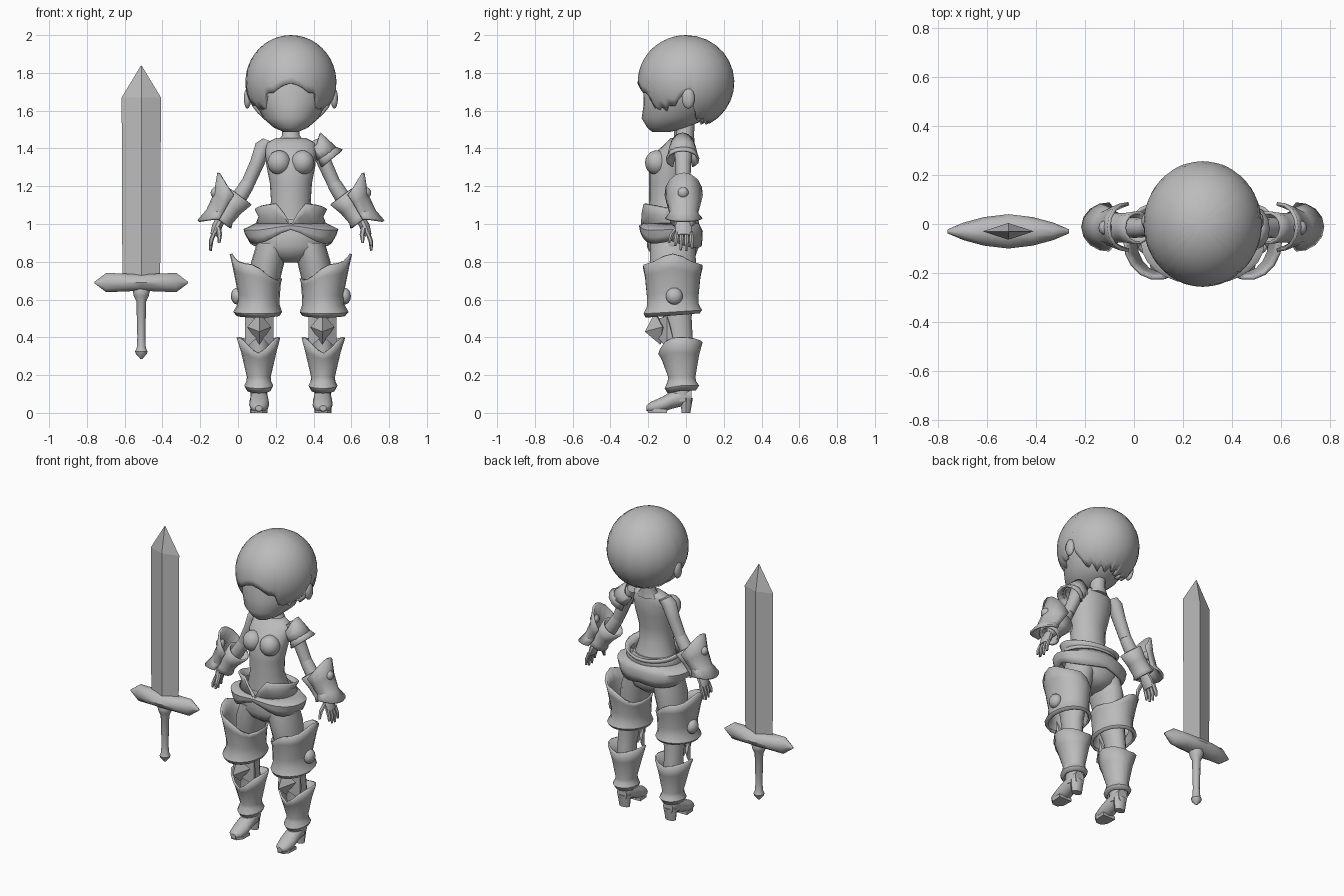
import bpy, bmesh, math
from math import sin, cos, radians, pi
from mathutils import Matrix, Vector

CX = 0.28  # centre line of the figure
grey = bpy.data.materials.new("plain_grey")
grey.diffuse_color = (0.5, 0.5, 0.5, 1)


def finish(name, bm, angle=40, thick=0, mirror=False):
    if mirror:
        for v in bm.verts:
            v.co.x = 2 * CX - v.co.x
    bmesh.ops.recalc_face_normals(bm, faces=bm.faces)
    me = bpy.data.meshes.new(name)
    bm.to_mesh(me)
    bm.free()
    me.materials.append(grey)
    me.shade_smooth()
    me.set_sharp_from_angle(angle=radians(angle))
    ob = bpy.data.objects.new(name, me)
    bpy.context.collection.objects.link(ob)
    if thick:
        mod = ob.modifiers.new("thickness", "SOLIDIFY")
        mod.thickness, mod.offset = thick, 0
    return ob


def loft(name, rings, seg=16, tilt=0, lift=None, arc=(0, 360), caps=True,
         axis="z", thick=0, angle=40, mirror=False):
    """Skin elliptical rings (x, y, z, rx, ry); lift(angle, t) shifts points along the axis."""
    bm = bmesh.new()
    full = arc[1] - arc[0] == 360
    n = seg if full else seg + 1
    rot = Matrix.Rotation(radians(tilt), 3, "Y")
    rows = []
    for i, (x, y, z, rx, ry) in enumerate(rings):
        row = []
        for k in range(n):
            a = radians(arc[0] + (arc[1] - arc[0]) * k / seg)
            h = lift(a, i / (len(rings) - 1)) if lift else 0
            p = Vector((rx * cos(a), ry * sin(a), h))
            if axis == "y":
                p = Vector((p.x, h, p.y))
            row.append(bm.verts.new(Vector((x, y, z)) + rot @ p))
        rows.append(row)
    for r, s in zip(rows, rows[1:]):
        for k in range(seg):
            j = (k + 1) % n
            bm.faces.new((r[k], r[j], s[j], s[k]))
    if full and caps:
        bm.faces.new(rows[0])
        bm.faces.new(rows[-1])
    return finish(name, bm, angle, thick, mirror)


def ball(name, loc, size, mirror=False, seg=12):
    bm = bmesh.new()
    bmesh.ops.create_uvsphere(bm, u_segments=seg, v_segments=seg // 2 + 2, radius=1,
                              matrix=Matrix.LocRotScale(loc, None, size))
    return finish(name, bm, 60, 0, mirror)


def solid(name, pts, mirror=False, angle=30):
    bm = bmesh.new()
    for p in pts:
        bm.verts.new(p)
    bmesh.ops.convex_hull(bm, input=bm.verts)
    return finish(name, bm, angle, 0, mirror)


# Head and neck
loft("head", [(CX, -.13, 1.488, .04, .05), (CX, -.1, 1.51, .09, .105), (CX, -.06, 1.56, .148, .175),
              (CX, -.04, 1.63, .18, .185), (CX, -.02, 1.72, .21, .205), (CX, 0, 1.85, .18, .18)], 24, angle=70)
loft("neck", [(CX, .0, 1.54, .045, .045), (CX, -.005, 1.47, .046, .048), (CX, -.015, 1.43, .075, .06)], 12)

# Hair cap with a jagged lower edge; edge = (degrees from the front, height)
EDGE = [(0, 1.745), (12, 1.73), (26, 1.69), (34, 1.70), (39, 1.62), (46, 1.58), (53, 1.63), (59, 1.59),
        (67, 1.64), (73, 1.61), (82, 1.67), (95, 1.70), (100, 1.62), (112, 1.54), (125, 1.56),
        (135, 1.525), (146, 1.55), (158, 1.52), (170, 1.55), (180, 1.53)]


def hair_edge(d):
    for (d0, z0), (d1, z1) in zip(EDGE, EDGE[1:]):
        if d <= d1:
            return z0 + (z1 - z0) * (d - d0) / (d1 - d0)


bm = bmesh.new()
N, R = 72, 12
top = bm.verts.new((CX, 0, 2.0))
rows = []
for i in range(1, R + 1):
    row = []
    for k in range(N):
        deg = 360 * k / N
        phi = math.acos((hair_edge(min(deg, 360 - deg)) - 1.75) / .25) * i / R
        a = radians(deg)
        row.append(bm.verts.new((CX + .241 * sin(phi) * sin(a), -.256 * sin(phi) * cos(a), 1.75 + .25 * cos(phi))))
    rows.append(row)
for k in range(N):
    j = (k + 1) % N
    bm.faces.new((top, rows[0][k], rows[0][j]))
    for r, s in zip(rows, rows[1:]):
        bm.faces.new((r[k], s[k], s[j], r[j]))
hair = finish("hair", bm, 60, .02)
hair.modifiers[0].offset = -1

# Torso, bust and pelvis
loft("torso", [(CX, -.03, 1.455, .08, .05), (CX, -.04, 1.43, .13, .065), (CX, -.065, 1.38, .135, .095),
               (CX, -.085, 1.31, .13, .11), (CX, -.095, 1.22, .112, .1), (CX, -.095, 1.12, .105, .1),
               (CX, -.08, 1.02, .13, .12)], 20, angle=70)
loft("pelvis", [(CX, -.07, 1.04, .13, .11), (CX, -.07, .95, .17, .13), (CX, -.07, .88, .187, .138),
                (CX, -.065, .83, .14, .115), (CX, -.06, .795, .05, .07)], 20, angle=70)


# Belt: flared upper band dipping in front, and a wide pointed lower band
def belt_top(a, t):
    front, side = max(0, -sin(a)), abs(cos(a))
    return (1 - t) * (-.12 * max(0, 1 - side * 2.5) * front + .03 * front - .04 * max(0, sin(a)))


def belt_bottom(a, t):
    front = max(0, -sin(a))
    return t * (.055 * front ** 6 - .025 * max(0, sin(a)) - .02 * abs(sin(2 * a)))


loft("belt_upper", [(CX, -.08, 1.08, .185, .155), (CX, -.08, 1.04, .165, .14), (CX, -.08, .985, .185, .145)],
     28, lift=belt_top, thick=.014, caps=False)
loft("belt_lower", [(CX, -.08, 1.0, .18, .142), (CX, -.08, .97, .245, .162), (CX, -.08, .945, .235, .16),
                    (CX, -.08, .915, .215, .158)], 28, lift=belt_bottom, thick=.014, caps=False)

for side, m in (("left", False), ("right", True)):
    ball(side + "_bust", (.218, -.155, 1.325), (.062, .062, .065), m, 16)
    ball(side + "_ear", (.05, .012, 1.665), (.02, .035, .055), m, 10)

    # Arm and hand
    loft(side + "_upper_arm", [(.165, -.015, 1.44, .035, .045), (.135, -.015, 1.41, .045, .048),
                               (.1, -.015, 1.32, .038, .042), (.055, -.015, 1.22, .036, .038)], 12, 24, mirror=m)
    loft(side + "_forearm", [(.07, -.015, 1.245, .03, .032), (.05, -.015, 1.21, .038, .038),
                             (0, -.015, 1.13, .042, .042), (-.095, -.015, 1.02, .028, .032)], 12, 37, mirror=m)
    loft(side + "_palm", [(-.09, -.015, 1.03, .025, .03), (-.112, -.015, .985, .027, .045),
                          (-.13, -.012, .94, .018, .042)], 10, 22, mirror=m)
    for i, end in enumerate((.885, .862, .858, .872)):
        y = -.048 + i * .025
        loft(f"{side}_finger_{i + 1}", [(-.126, y, .955, .012, .012), (-.143, y * 1.1, .91, .012, .012),
                                        (-.146, y * 1.2, end, .007, .007)], 6, 12, mirror=m)
    loft(side + "_thumb", [(-.105, -.045, .985, .014, .014), (-.098, -.075, .945, .014, .014),
                           (-.1, -.09, .9, .007, .007)], 6, mirror=m)

    # Bracer: sleeve, outer guard plate and stud
    loft(side + "_bracer_sleeve", [(.015, -.015, 1.145, .066, .062), (-.03, -.015, 1.09, .052, .055),
                                   (-.075, -.015, 1.035, .05, .055), (-.09, -.015, 1.015, .062, .065)],
         14, 37, caps=False, thick=.012, mirror=m)
    loft(side + "_bracer_plate", [(-.03, -.012, 1.16, .125, .095), (-.055, -.012, 1.115, .08, .085),
                                  (-.085, -.012, 1.06, .068, .07), (-.105, -.012, 1.03, .075, .095)], 8, 37,
         lift=lambda a, t: max(0, -cos(a)) * (.045 if t == 0 else -.075 * max(0, t - .3) / .7),
         arc=(85, 275), thick=.014, angle=30, mirror=m)
    ball(side + "_bracer_stud", (-.117, -.015, 1.165), (.028, .03, .03), m)

    # Leg and boot
    loft(side + "_leg", [(.185, -.07, .9, .085, .12), (.158, -.07, .8, .088, .122), (.135, -.065, .65, .075, .1),
                         (.115, -.045, .5, .06, .075), (.11, -.03, .4, .055, .065), (.11, -.025, .3, .06, .07),
                         (.11, -.025, .16, .042, .055), (.112, -.025, .06, .045, .055)], 16, mirror=m)
    loft(side + "_boot", [(.11, -.208, .025, .018, .015), (.11, -.185, .03, .042, .029),
                          (.112, -.13, .042, .053, .041), (.112, -.075, .068, .05, .046),
                          (.112, -.02, .085, .046, .05), (.112, .03, .09, .035, .045)], 12, axis="y", mirror=m)
    solid(side + "_sole", [(.11 + sx * w, y, z) for sx in (-1, 1) for y, w in ((-.2, .02), (-.17, .042), (-.1, .046))
                           for z in (0, .02)], m)
    loft(side + "_heel", [(.112, .002, .08, .044, .036), (.112, .0, 0, .036, .024)], 10, mirror=m)

    # Thigh guard, high on the outside, with a stud
    loft(side + "_thigh_guard", [(.095, -.07, .765, .132, .152), (.1, -.07, .72, .12, .142),
                                 (.11, -.07, .62, .104, .132), (.108, -.07, .57, .106, .132),
                                 (.104, -.07, .535, .122, .15), (.106, -.07, .52, .11, .14)], 18,
         lift=lambda a, t: max(0, 1 - 2 * t) * (-.065 * cos(a) + .012 * cos(4 * a)) - .012 * t * sin(-a),
         caps=False, thick=.014, mirror=m)
    ball(side + "_thigh_stud", (-.003, -.062, .618), (.035, .045, .045), m)

    # Knee guard: faceted boss on a swept wing plate
    solid(side + "_knee_boss", [(.113, -.165, .53), (.113, -.135, .36), (.05, -.125, .455), (.176, -.125, .455),
                                (.113, -.218, .43), (.113, -.1, .45)], m)
    for s in (-1, 1):
        solid(f"{side}_knee_wing_{'inner' if s > 0 else 'outer'}",
              [(.113 + s * dx, y, z) for dx, y, z in
               ((.02, -.14, .5), (.075, -.1, .515), (.068, -.07, .4), (.075, -.1, .34), (.01, -.15, .4),
                (.05, -.08, .45))], m)

    # Shin guard with a notched, flared top and an ankle roll
    loft(side + "_shin_guard", [(.108, -.03, .375, .11, .112), (.11, -.03, .31, .087, .094),
                                (.11, -.022, .19, .057, .066), (.11, -.022, .165, .06, .07),
                                (.11, -.022, .145, .071, .085), (.11, -.022, .122, .058, .07)], 16,
         lift=lambda a, t: (1 - min(1, 3 * t)) * (.025 * abs(cos(a)) - .06 * max(0, -sin(a)) ** 4)
         - .015 * max(0, -sin(a)) * (t > .7), caps=False, thick=.012, mirror=m)

# Shoulder guard on one side only, two overlapping plates
loft("shoulder_guard_upper", [(.145, -.018, 1.415, .05, .06), (.12, -.018, 1.39, .058, .068),
                              (.095, -.018, 1.365, .066, .074)], 10, 32, arc=(40, 320), thick=.012, mirror=True,
     lift=lambda a, t: max(0, -cos(a)) * .045 * (1 - t), angle=30)
loft("shoulder_guard_lower", [(.105, -.018, 1.385, .05, .066), (.07, -.018, 1.34, .078, .084)], 10, 32,
     arc=(40, 320), thick=.012, mirror=True, lift=lambda a, t: -.01 * t * cos(a), angle=30)

# Sword: diamond-section blade, tapered guard, grip and pommel
SX, SY = -.512, -.03
loft("sword_blade", [(SX, SY, .7, .1, .034), (SX, SY, 1.67, .104, .034), (SX, SY, 1.84, .001, .001)], 4, angle=10)
bm = bmesh.new()
bmesh.ops.create_uvsphere(bm, u_segments=10, v_segments=10, radius=1)
bm.free()
guard = []
for u, h, d in ((-.248, .004, .008), (-.185, .054, .035), (-.1, .05, .058), (0, .046, .07),
                (.1, .05, .058), (.185, .054, .035), (.248, .004, .008)):
    guard.append((u, h, d))
bm = bmesh.new()
prev = None
for u, h, d in guard:
    ring = [bm.verts.new((SX + u, SY + d * cos(2 * pi * k / 10), .69 + h * sin(2 * pi * k / 10))) for k in range(10)]
    if prev:
        for k in range(10):
            bm.faces.new((prev[k], prev[(k + 1) % 10], ring[(k + 1) % 10], ring[k]))
    else:
        bm.faces.new(ring)
    prev = ring
bm.faces.new(prev)
finish("sword_guard", bm, 40)
loft("sword_grip", [(SX, SY, z, r, r) for z, r in
                    ((.67, .035), (.645, .045), (.62, .04), (.59, .026), (.4, .021), (.345, .024),
                     (.325, .033), (.31, .028), (.285, .004))], 10)
